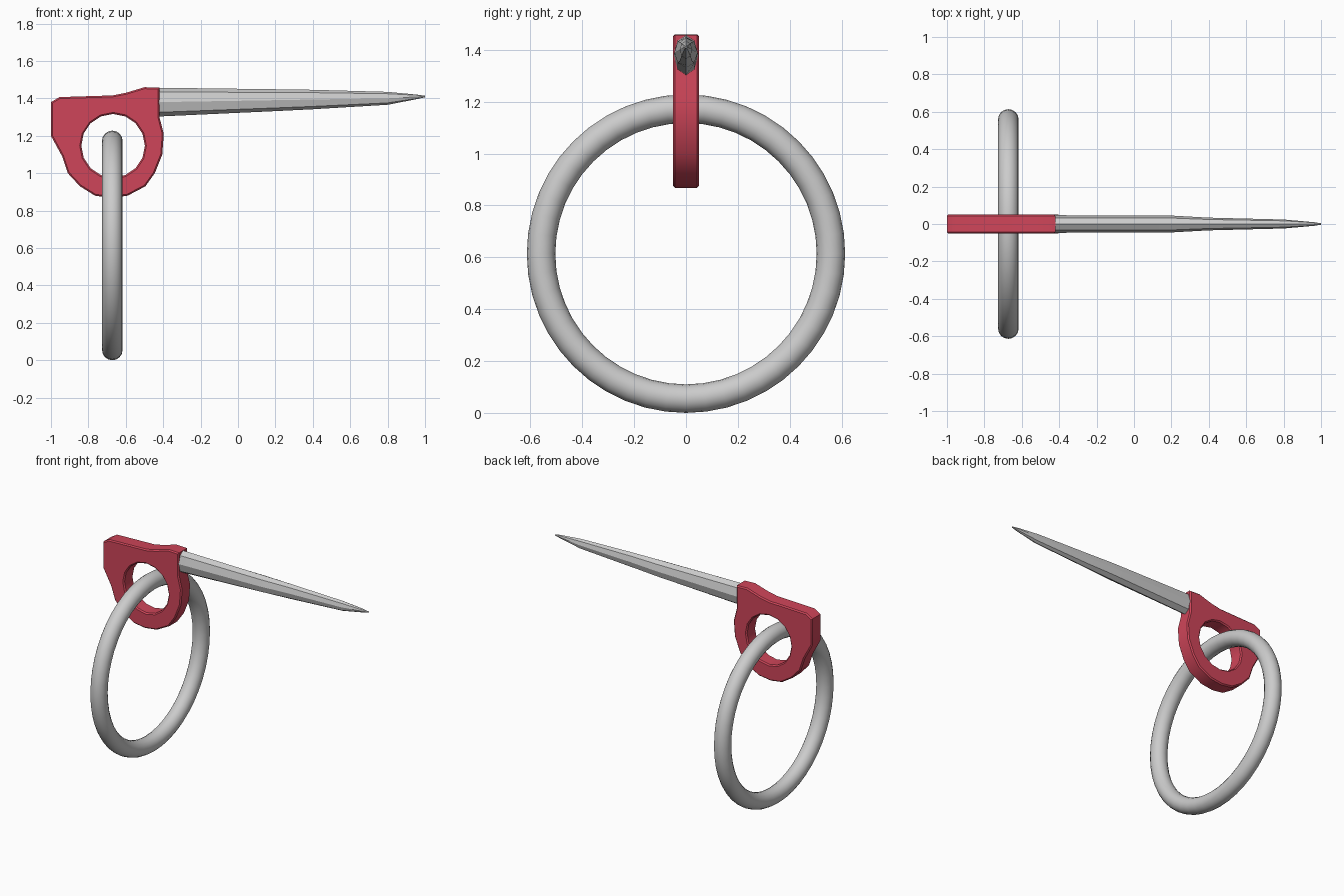
import bpy, bmesh
from math import sin, cos, pi, radians

if "Cube" in bpy.data.objects:
    bpy.data.objects.remove(bpy.data.objects["Cube"])


def add_mesh(name, bm, color=None, angle=None):
    bmesh.ops.recalc_face_normals(bm, faces=bm.faces)
    me = bpy.data.meshes.new(name)
    bm.to_mesh(me)
    bm.free()
    ob = bpy.data.objects.new(name, me)
    bpy.context.collection.objects.link(ob)
    if color:
        mat = bpy.data.materials.new(name + "_color")
        mat.diffuse_color = color
        mat.use_nodes = True
        mat.node_tree.nodes["Principled BSDF"].inputs["Base Color"].default_value = mat.diffuse_color
        me.materials.append(mat)
    if angle:
        bpy.ops.object.select_all(action='DESELECT')
        bpy.context.view_layer.objects.active = ob
        ob.select_set(True)
        bpy.ops.object.shade_smooth_by_angle(angle=radians(angle))
    return ob


# Hanging ring, standing in the YZ plane
bpy.ops.mesh.primitive_torus_add(
    major_radius=0.559, minor_radius=0.055, major_segments=48, minor_segments=16,
    location=(-0.672, 0, 0.614), rotation=(0, pi / 2, 0))
bpy.context.object.name = "hanging_ring"
bpy.ops.object.shade_smooth_by_angle(angle=radians(40))

# Red eye plate: outline with a round hole, extruded and edge-bevelled
outline = [(-1.0, 1.38), (-0.955, 1.407), (-0.67, 1.416), (-0.6, 1.43),
           (-0.5, 1.46), (-0.42, 1.457), (-0.42, 1.3), (-0.397, 1.21),
           (-0.405, 1.1), (-0.445, 1.0), (-0.495, 0.93), (-0.59, 0.88),
           (-0.68, 0.868), (-0.765, 0.88), (-0.845, 0.93), (-0.91, 1.0),
           (-0.94, 1.09), (-1.0, 1.2)]
hole = [(-0.668 + 0.17 * cos(2 * pi * i / 16), 1.147 + 0.17 * sin(2 * pi * i / 16))
        for i in range(16)]
half = 0.051
bm = bmesh.new()
for loop in (outline, hole):
    vs = [bm.verts.new((x, -half, z)) for x, z in loop]
    for i in range(len(vs)):
        bm.edges.new((vs[i - 1], vs[i]))
bmesh.ops.triangle_fill(bm, edges=bm.edges[:], use_beauty=True)
ext = bmesh.ops.extrude_face_region(bm, geom=bm.faces[:])
bmesh.ops.translate(bm, vec=(0, 2 * half, 0),
                    verts=[g for g in ext["geom"] if isinstance(g, bmesh.types.BMVert)])
bmesh.ops.recalc_face_normals(bm, faces=bm.faces)
rims = [e for e in bm.edges if len(e.link_faces) == 2
        and abs(abs(e.link_faces[0].normal.y) - abs(e.link_faces[1].normal.y)) > 0.5]
bmesh.ops.bevel(bm, geom=rims, offset=0.008, segments=1, profile=0.5, affect='EDGES')
add_mesh("eye_plate", bm, (0.62, 0.06, 0.1, 1), 30)

# Tapered spike: octagonal oval sections (x, bottom z, top z, half width)
sections = [(-0.43, 1.303, 1.457, 0.047), (0.2, 1.332, 1.449, 0.045),
            (0.4, 1.342, 1.446, 0.034), (0.8, 1.366, 1.435, 0.024),
            (0.96, 1.397, 1.42, 0.010), (1.0, 1.406, 1.414, 0.004)]
sides = 8
bm = bmesh.new()
rings = []
for x, lo, hi, w in sections:
    rings.append([bm.verts.new((x, w * cos(2 * pi * i / sides),
                                (lo + hi) / 2 + (hi - lo) / 2 * sin(2 * pi * i / sides)))
                  for i in range(sides)])
for a, b in zip(rings, rings[1:]):
    for i in range(sides):
        bm.faces.new((a[i - 1], a[i], b[i], b[i - 1]))
bm.faces.new(rings[0])
bm.faces.new(rings[-1])
add_mesh("spike", bm, None, 25)
